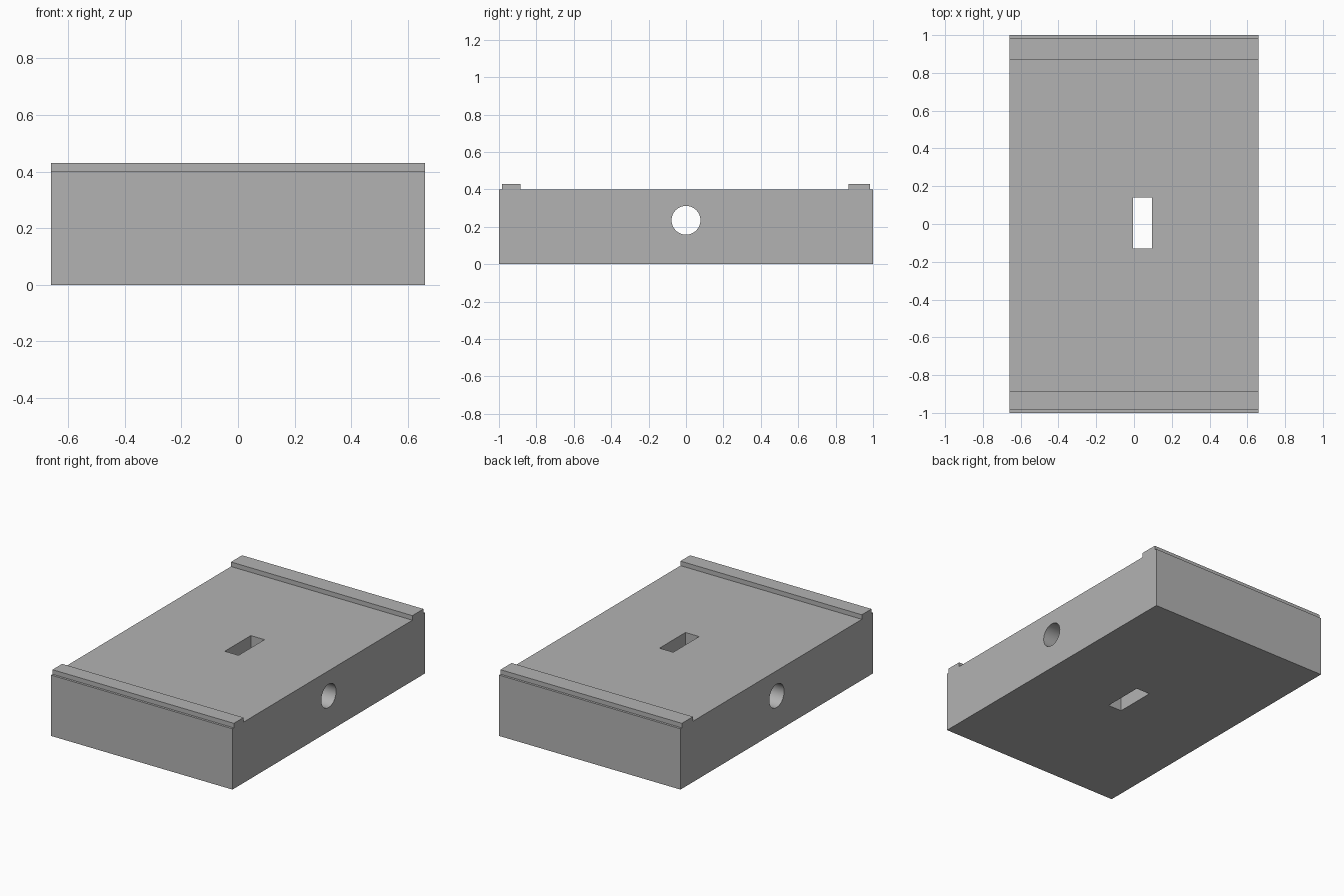
import bpy, bmesh, math
from mathutils import Matrix

if "Cube" in bpy.data.objects:
    bpy.data.objects.remove(bpy.data.objects["Cube"], do_unlink=True)

HALF_X, TOP, RAIL_TOP = 0.66, 0.40, 0.43

grey = bpy.data.materials.new("plain grey")
grey.use_nodes = True
grey.diffuse_color = (0.45, 0.45, 0.45, 1)
grey.node_tree.nodes["Principled BSDF"].inputs["Base Color"].default_value = grey.diffuse_color


def make_object(name, bm):
    bmesh.ops.recalc_face_normals(bm, faces=bm.faces)
    mesh = bpy.data.meshes.new(name)
    bm.to_mesh(mesh)
    bm.free()
    mesh.materials.append(grey)
    obj = bpy.data.objects.new(name, mesh)
    bpy.context.collection.objects.link(obj)
    return obj


# Block with two raised rails: side profile (y, z) extruded across x
profile = [(-1, 0), (1, 0), (1, TOP),
           (0.985, TOP), (0.985, RAIL_TOP), (0.87, RAIL_TOP), (0.87, TOP),
           (-0.885, TOP), (-0.885, RAIL_TOP), (-0.985, RAIL_TOP), (-0.985, TOP),
           (-1, TOP)]
bm = bmesh.new()
face = bm.faces.new([bm.verts.new((-HALF_X, y, z)) for y, z in profile])
grown = bmesh.ops.extrude_face_region(bm, geom=[face])["geom"]
bmesh.ops.translate(bm, vec=(2 * HALF_X, 0, 0),
                    verts=[v for v in grown if isinstance(v, bmesh.types.BMVert)])
block = make_object("railed_block", bm)

# Round bore running through from side to side
bm = bmesh.new()
bmesh.ops.create_cone(bm, cap_ends=True, segments=48, radius1=0.077, radius2=0.077, depth=2,
                      matrix=Matrix.Translation((0, 0, 0.235)) @ Matrix.Rotation(math.pi / 2, 4, 'Y'))
bore = make_object("bore_cutter", bm)

# Rectangular slot running through from top to bottom
bm = bmesh.new()
bmesh.ops.create_cube(bm, size=1, matrix=Matrix.Translation((0.045, 0.005, 0.2))
                      @ Matrix.Diagonal((0.1, 0.27, 1, 1)))
slot = make_object("slot_cutter", bm)

for cutter in (bore, slot):
    cutter.hide_render = True
    cutter.hide_set(True)
    cut = block.modifiers.new(cutter.name, 'BOOLEAN')
    cut.operation = 'DIFFERENCE'
    cut.solver = 'EXACT'
    cut.object = cutter

# Apply the cuts, then smooth only the bore wall
bpy.ops.object.select_all(action='DESELECT')
block.select_set(True)
bpy.context.view_layer.objects.active = block
for cutter in (bore, slot):
    bpy.ops.object.modifier_apply(modifier=cutter.name)
    bpy.data.objects.remove(cutter, do_unlink=True)
bpy.ops.object.shade_smooth_by_angle(angle=math.radians(30))
